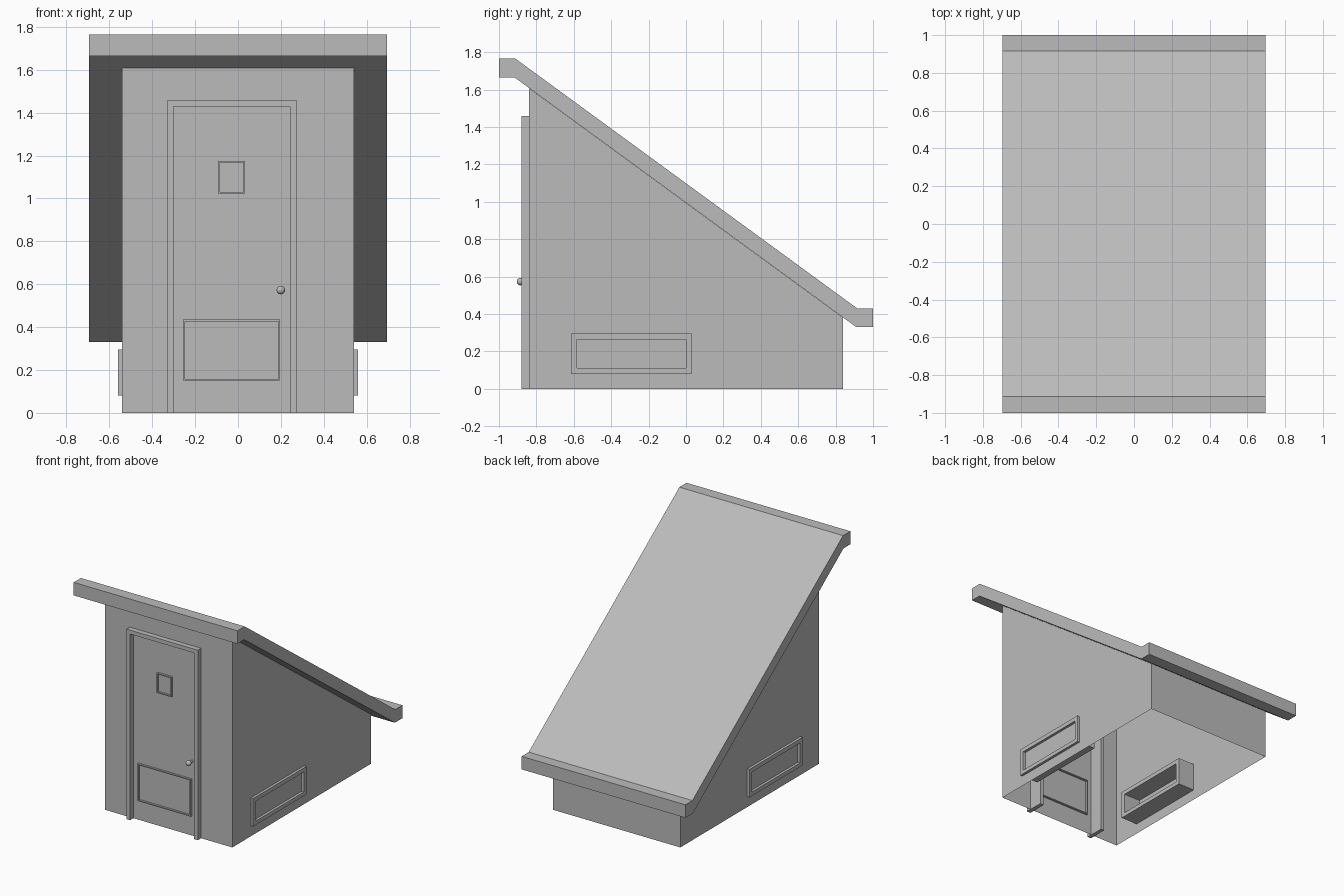
import bpy
import bmesh

cube = bpy.data.objects.get("Cube")
if cube:
    bpy.data.objects.remove(cube, do_unlink=True)

grey = bpy.data.materials.new("plain grey")
grey.use_nodes = True
GREY = (0.5, 0.5, 0.5, 1)
grey.diffuse_color = GREY
grey.node_tree.nodes["Principled BSDF"].inputs["Base Color"].default_value = GREY


def finish(name, bm):
    mesh = bpy.data.meshes.new(name)
    bm.to_mesh(mesh)
    bm.free()
    mesh.materials.append(grey)
    obj = bpy.data.objects.new(name, mesh)
    bpy.context.collection.objects.link(obj)
    return obj


def extrude_profile(name, points, half_width, caps_only_sides=None):
    """Extrude a (y, z) outline along x; optionally keep only some edge faces."""
    bm = bmesh.new()
    a = [bm.verts.new((-half_width, y, z)) for y, z in points]
    b = [bm.verts.new((half_width, y, z)) for y, z in points]
    bm.faces.new(a)
    bm.faces.new(b)
    n = len(points)
    for i in range(n):
        if caps_only_sides is None or i in caps_only_sides:
            j = (i + 1) % n
            bm.faces.new((a[i], a[j], b[j], b[i]))
    bmesh.ops.recalc_face_normals(bm, faces=bm.faces)
    return finish(name, bm)


def frame(name, axis, near, far, outer, inner):
    """Rectangular tube; outer and inner are (u0, u1, z0, z1)."""
    def place(d, u, z):
        return (d, u, z) if axis == "x" else (u, d, z)

    bm = bmesh.new()
    rings = []
    for d, (u0, u1, z0, z1) in ((near, outer), (far, outer), (far, inner), (near, inner)):
        corners = ((u0, z0), (u1, z0), (u1, z1), (u0, z1))
        rings.append([bm.verts.new(place(d, u, z)) for u, z in corners])
    for r in range(4):
        p, q = rings[r], rings[(r + 1) % 4]
        for i in range(4):
            j = (i + 1) % 4
            bm.faces.new((p[i], p[j], q[j], q[i]))
    bmesh.ops.recalc_face_normals(bm, faces=bm.faces)
    return finish(name, bm)


# Walls: a thin shell, open underneath and under the roof
extrude_profile("walls", [(-0.84, 0), (0.84, 0), (0.84, 0.38), (-0.84, 1.608)],
                0.54, caps_only_sides=(1, 3))

# Sloping roof with level eaves at both ends
extrude_profile("roof", [(-1, 1.665), (-0.917, 1.665), (0.91, 0.33), (1, 0.33),
                         (1, 0.43), (0.915, 0.43), (-0.912, 1.765), (-1, 1.765)], 0.695)

# Deep vent surrounds passing through both side walls
for side, sign in (("left", 1), ("right", -1)):
    frame(side + "_vent_frame", "x", sign * 0.56, sign * 0.40,
          (-0.615, 0.03, 0.08, 0.295), (-0.583, 0, 0.11, 0.263))

# Door surround: two posts and a lintel as one stepped outline
bm = bmesh.new()
outline = [(-0.33, 0), (-0.33, 1.458), (0.275, 1.458), (0.275, 0),
           (0.243, 0), (0.243, 1.428), (-0.3, 1.428), (-0.3, 0)]
face = bm.faces.new([bm.verts.new((x, -0.88, z)) for x, z in outline])
moved = bmesh.ops.extrude_face_region(bm, geom=[face], use_keep_orig=True)["geom"]
bmesh.ops.translate(bm, vec=(0, 0.15, 0),
                    verts=[v for v in moved if isinstance(v, bmesh.types.BMVert)])
bmesh.ops.recalc_face_normals(bm, faces=bm.faces)
finish("door_frame", bm)

# Narrow mouldings around the door's window and lower panel
for name, (x0, x1, z0, z1) in (("door_window_trim", (-0.093, 0.033, 1.023, 1.175)),
                               ("door_panel_trim", (-0.256, 0.197, 0.15, 0.435))):
    t = 0.008
    frame(name, "y", -0.855, -0.825, (x0, x1, z0, z1), (x0 + t, x1 - t, z0 + t, z1 - t))

# Round door knob on a short stem
bpy.ops.mesh.primitive_uv_sphere_add(segments=24, ring_count=12, radius=0.02,
                                     location=(0.2, -0.885, 0.573))
bpy.context.object.name = "door_knob"
bpy.ops.mesh.primitive_cylinder_add(vertices=16, radius=0.008, depth=0.04,
                                    location=(0.2, -0.86, 0.573), rotation=(1.5708, 0, 0))
bpy.context.object.name = "door_knob_stem"
for name in ("door_knob", "door_knob_stem"):
    obj = bpy.data.objects[name]
    obj.data.materials.append(grey)
    bpy.ops.object.select_all(action="DESELECT")
    obj.select_set(True)
    bpy.context.view_layer.objects.active = obj
    bpy.ops.object.shade_smooth_by_angle()
